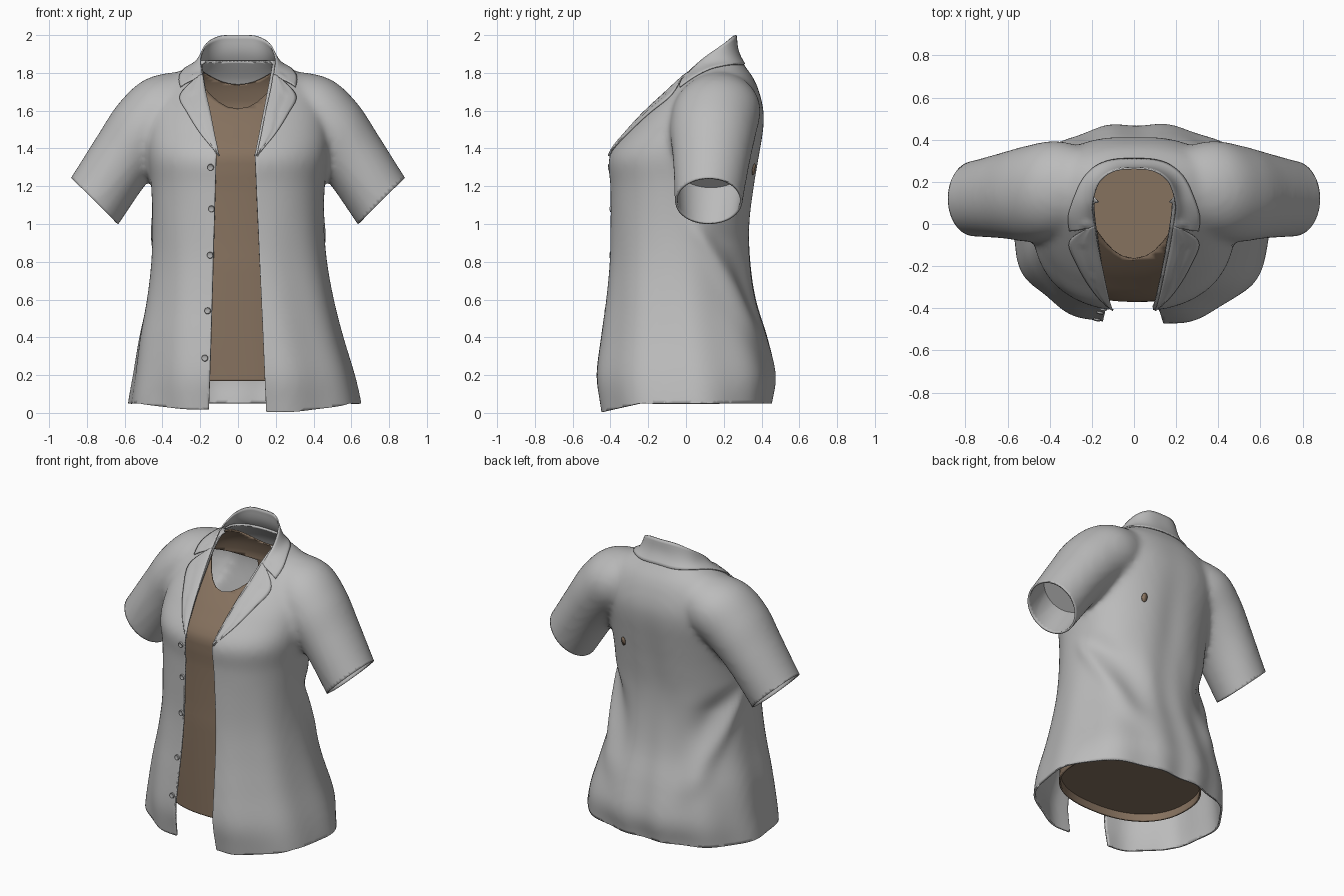
import bpy, bmesh, math
from mathutils import Vector
from mathutils.bvhtree import BVHTree

if "Cube" in bpy.data.objects:
    bpy.data.objects.remove(bpy.data.objects["Cube"])


def material(name, rgb):
    m = bpy.data.materials.new(name)
    m.use_nodes = True
    m.diffuse_color = (*rgb, 1)
    m.node_tree.nodes["Principled BSDF"].inputs["Base Color"].default_value = (*rgb, 1)
    return m


GREY = material("shirt_grey", (0.5, 0.5, 0.5))
BROWN = material("undershirt_brown", (0.24, 0.168, 0.114))
BUTTON = material("button_grey", (0.4, 0.4, 0.4))


def finish(name, bm, mat, thickness=0):
    """Turn a bmesh into a smooth object, with optional cloth thickness."""
    me = bpy.data.meshes.new(name)
    bm.to_mesh(me)
    bm.free()
    ob = bpy.data.objects.new(name, me)
    bpy.context.collection.objects.link(ob)
    me.materials.append(mat)
    if thickness:
        mod = ob.modifiers.new("cloth", "SOLIDIFY")
        mod.thickness, mod.offset = thickness, -1
    bpy.context.view_layer.objects.active = ob
    ob.select_set(True)
    bpy.ops.object.shade_smooth_by_angle(angle=math.radians(50))
    ob.select_set(False)
    return ob


def spline(points, t):
    """Catmull-Rom value at t (0..1) through a list of tuples."""
    n = len(points) - 1
    i = min(int(t * n), n - 1)
    u = t * n - i
    a, b, c, d = (Vector(points[min(max(i + k, 0), n)]) for k in (-1, 0, 1, 2))
    return b + (c - a) * u / 2 + (a * 2 - b * 5 + c * 4 - d) * u * u / 2 + (b * 3 - a - c * 3 + d) * u ** 3 / 2


def loft(bm, rings, cap=True):
    rows = [[bm.verts.new(p) for p in r] for r in rings]
    n = len(rows[0])
    for lo, hi in zip(rows, rows[1:]):
        for i in range(n):
            bm.faces.new((lo[i], lo[(i + 1) % n], hi[(i + 1) % n], hi[i]))
    if cap:
        bm.faces.new(rows[0][::-1])
        bm.faces.new(rows[-1])


def panel(name, ring, mat):
    bm = bmesh.new()
    bm.faces.new([bm.verts.new(p) for p in ring])
    finish(name, bm, mat)


def trim(bm, keep):
    """Cut the mesh along keep == 0 and drop the negative side."""
    cut = set()
    for e in list(bm.edges):
        a, b = e.verts
        fa, fb = keep(a.co), keep(b.co)
        if fa * fb < 0:
            cut.add(bmesh.utils.edge_split(e, a, fa / (fa - fb))[1])
    for f in list(bm.faces):
        vs = [v for v in f.verts if v in cut]
        if len(vs) == 2:
            bmesh.utils.face_split(f, vs[0], vs[1])
    bad = [f for f in bm.faces if keep(f.calc_center_median()) < 0]
    bmesh.ops.delete(bm, geom=bad, context='FACES')


# Torso outline: height, centre x, half width, front y, back y
TORSO = [(-.1, .04, .63, -.44, .43), (.05, .035, .615, -.465, .45), (.2, .03, .585, -.485, .475),
         (.4, .015, .54, -.46, .43), (.6, .01, .495, -.43, .37), (.8, .005, .465, -.41, .345),
         (1, 0, .455, -.405, .345), (1.2, 0, .46, -.405, .37), (1.36, 0, .48, -.41, .395),
         (1.5, 0, .485, -.31, .415), (1.6, 0, .47, -.22, .415), (1.7, 0, .43, -.115, .39),
         (1.77, 0, .365, -.045, .36), (1.82, 0, .285, .01, .325), (1.87, 0, .2, .06, .29),
         (1.96, 0, .16, .12, .23)]


def torso_rings(inset=0, front_limit=-1, width_limit=1, steps=64, sides=64):
    for k in range(steps + 1):
        z, cx, w, front, back = spline(TORSO, k / steps)
        w = min(w - inset, width_limit)
        front, back = max(front + inset, front_limit), min(back - inset, -front_limit)
        ring = []
        for i in range(sides):
            a = math.tau * i / sides
            c, s = math.cos(a), math.sin(a)
            x = math.copysign(abs(c) ** .87, c) * w
            y = math.copysign(abs(s) ** .87, s) * (back - front) / 2
            ring.append((cx + x, (front + back) / 2 + y, z))
        yield ring


# Sleeve sections: centre x, y, z, depth radius, radius across, slope of the axis
SLEEVE = [(.2, .18, 1.67, .17, .14, .2), (.36, .165, 1.61, .23, .2, .6), (.49, .145, 1.5, .23, .2, .75),
          (.615, .135, 1.34, .205, .182, .8), (.76, .12, 1.12, .18, .177, .8), (.795, .118, 1.075, .18, .177, .8)]


def sleeve_ring(side, t, scale=1):
    x, y, z, depth, r, slope = spline(SLEEVE, t)
    ring = []
    for i in range(32):
        a = math.tau * i / 32 * -side
        u = math.sin(a) * r * scale
        ring.append((side * (x + u * math.sin(slope)), y + depth * scale * math.cos(a), z + u * math.cos(slope)))
    return ring


bm = bmesh.new()
loft(bm, list(torso_rings()))
for side in (1, -1):
    loft(bm, [sleeve_ring(side, k / 24) for k in range(25)])
bmesh.ops.recalc_face_normals(bm, faces=bm.faces)

# Fuse torso and sleeves into one soft skin
shirt = finish("shirt_body", bm, GREY)
mod = shirt.modifiers.new("fuse", "REMESH")
mod.mode, mod.voxel_size = 'VOXEL', .02
mod = shirt.modifiers.new("soften", "SMOOTH")
mod.factor, mod.iterations = .5, 10
bm = bmesh.new()
bm.from_object(shirt, bpy.context.evaluated_depsgraph_get())
bpy.data.objects.remove(shirt)
bm.normal_update()


def bump(d, width):
    return math.exp(-(d / width) ** 2)


def ramp(v, start, end):
    t = min(1, max(0, (v - start) / (end - start)))
    return t * t * (3 - 2 * t)


# Cloth folds: hem waves, slanting side creases, spine hollow
for v in bm.verts:
    x, y, z = v.co
    push = .008 * max(0, 1 - z / 1.1) * math.sin(11 * math.atan2(y, x) + 2 * z)
    if abs(x) < .5 or z < .85:
        d = (y - .04) * .86 + (z - 1) * .51
        mask = ramp(abs(x), .12, .36) * ramp(y, -.1, .05) * ramp(z, .25, .5) * ramp(z, 1.1, .9)
        push += mask * (.02 * bump(d, .045) - .03 * bump(d - .11, .07))
    push -= .015 * ramp(y, .15, .25) * bump(x, .1) * bump(z - 1.15, .4)
    v.co += v.normal * push
bm.normal_update()
skin = BVHTree.FromBMesh(bm)


def lerp(z, z0, a, z1, b):
    return a + (b - a) * (z - z0) / (z1 - z0)


def front_gap(p):
    if p.z < 1.37:
        left, right = lerp(p.z, 0, .15, 1.37, .09), lerp(p.z, 0, -.155, 1.37, -.115)
    else:
        left, right = lerp(p.z, 1.37, .09, 1.83, .18), lerp(p.z, 1.37, -.115, 1.83, -.19)
    return max(p.x - left, right - p.x, p.y - .1)


def cuff(p):
    return 1 if p.z < .92 else (.762 - abs(p.x)) * .7 + (p.z - 1.125) * .71


def hem(p):
    front = min(1, max(0, (-p.y - .25) / .2))
    return p.z - .05 + front * (.035 + .012 * (p.x > 0))


for rule in (front_gap, cuff, hem, lambda p: 1.865 - p.z):
    trim(bm, rule)
finish("shirt_body", bm, GREY, .012)

# Recessed panels closing the sleeves
for side, label in ((1, "left"), (-1, "right")):
    panel(label + "_sleeve_panel", sleeve_ring(side, .63, .96), GREY)


def cloth_strip(name, fold, outer, rows, cols=8):
    """Flap from a free fold line to an outer edge resting on the shirt."""
    bm = bmesh.new()
    grid = []
    for k in range(rows + 1):
        a, b = spline(fold, k / rows), spline(outer, k / rows)
        row = []
        for j in range(cols + 1):
            t = j / cols
            p = a.lerp(b, t)
            q, n, _, _ = skin.find_nearest(p)
            rest = q + n * (.008 + .005 * math.sin(math.pi * t))
            p = p.lerp(rest, ramp(t, 0, 1))
            if (p - q).dot(n) < .007 and p.z < 1.87:
                p = rest
            row.append(bm.verts.new(p))
        grid.append(row)
    for r, s in zip(grid, grid[1:]):
        for j in range(cols):
            bm.faces.new((r[j], r[j + 1], s[j + 1], s[j]))
    bmesh.ops.recalc_face_normals(bm, faces=bm.faces)
    if sum((f.normal.z for f in bm.faces)) < 0:
        bmesh.ops.reverse_faces(bm, faces=bm.faces)
    finish(name, bm, GREY, .008)


def flip(points):
    return [(-x, y, z) for x, y, z in points]


# Collar in one piece, then a lapel on each side
COLLAR_FOLD = [(0, .268, 2), (.1, .255, 1.995), (.17, .2, 1.955), (.2, .1, 1.885), (.195, .03, 1.825), (.185, -.01, 1.785)]
COLLAR_EDGE = [(0, .3, 1.84), (.12, .29, 1.835), (.22, .22, 1.82), (.28, .12, 1.8), (.31, .04, 1.77), (.31, -.04, 1.735)]
LAPEL_FOLD = [(.185, -.005, 1.79), (.17, -.1, 1.7), (.145, -.22, 1.59), (.12, -.33, 1.46), (.098, -.405, 1.36)]
LAPEL_EDGE = [(.23, -.02, 1.76), (.31, -.09, 1.68), (.27, -.2, 1.59), (.19, -.31, 1.46), (.104, -.405, 1.36)]
cloth_strip("collar", flip(COLLAR_FOLD)[:0:-1] + COLLAR_FOLD, flip(COLLAR_EDGE)[:0:-1] + COLLAR_EDGE, 56)
cloth_strip("left_lapel", LAPEL_FOLD, LAPEL_EDGE, 28)
cloth_strip("right_lapel", flip(LAPEL_FOLD), flip(LAPEL_EDGE), 28)

# Undershirt with scooped neck, deep armholes and a recessed closing panel
bm = bmesh.new()
rings = list(torso_rings(.04, -.37, .45))
loft(bm, rings, False)
for rule in (lambda p: p.z - .17,
             lambda p: 1.61 + .255 * (p.y + .17) + 2.5 * p.x ** 2 - p.z,
             lambda p: 1 if abs(p.x) < .08 else ((p.y - .2) / .28) ** 2 + ((p.z - 1.37) / .28) ** 2 - 1):
    trim(bm, rule)
finish("undershirt", bm, BROWN, .01)
panel("undershirt_panel", min(rings, key=lambda r: abs(r[0][2] - .24)), BROWN)

# Small spot of undershirt showing through the back
bm = bmesh.new()
bmesh.ops.create_circle(bm, cap_ends=True, segments=8, radius=.03)
for v in bm.verts:
    start = Vector((.215 + v.co.x * .6, 1, 1.29 + v.co.y))
    hit, n, _, _ = skin.ray_cast(start, Vector((0, -1, 0)))
    v.co = hit + n * .004
finish("back_spot", bm, BROWN, .006)

# Buttons: rimmed discs with two thread holes
for i, (x, z) in enumerate([(-.145, 1.3), (-.14, 1.08), (-.147, .835), (-.16, .54), (-.175, .29)]):
    hit, n, _, _ = skin.ray_cast(Vector((x, -1, z)), Vector((0, 1, 0)))
    turn = n.to_track_quat('Z', 'Y')
    bm = bmesh.new()
    bmesh.ops.create_cone(bm, cap_ends=True, segments=20, radius1=.018, radius2=.016, depth=.012)
    top = max(bm.faces, key=lambda f: f.calc_center_median().z)
    bmesh.ops.inset_region(bm, faces=[top], thickness=.004)
    bmesh.ops.translate(bm, verts=top.verts, vec=(0, 0, -.004))
    for off in (-.005, .005):
        disc = bmesh.ops.create_circle(bm, cap_ends=True, segments=8, radius=.002)
        bmesh.ops.translate(bm, verts=disc["verts"], vec=(off, 0, .003))
    for v in bm.verts:
        v.co = hit + turn @ (v.co + Vector((0, 0, .003)))
    finish("button_%d" % (i + 1), bm, BUTTON)
